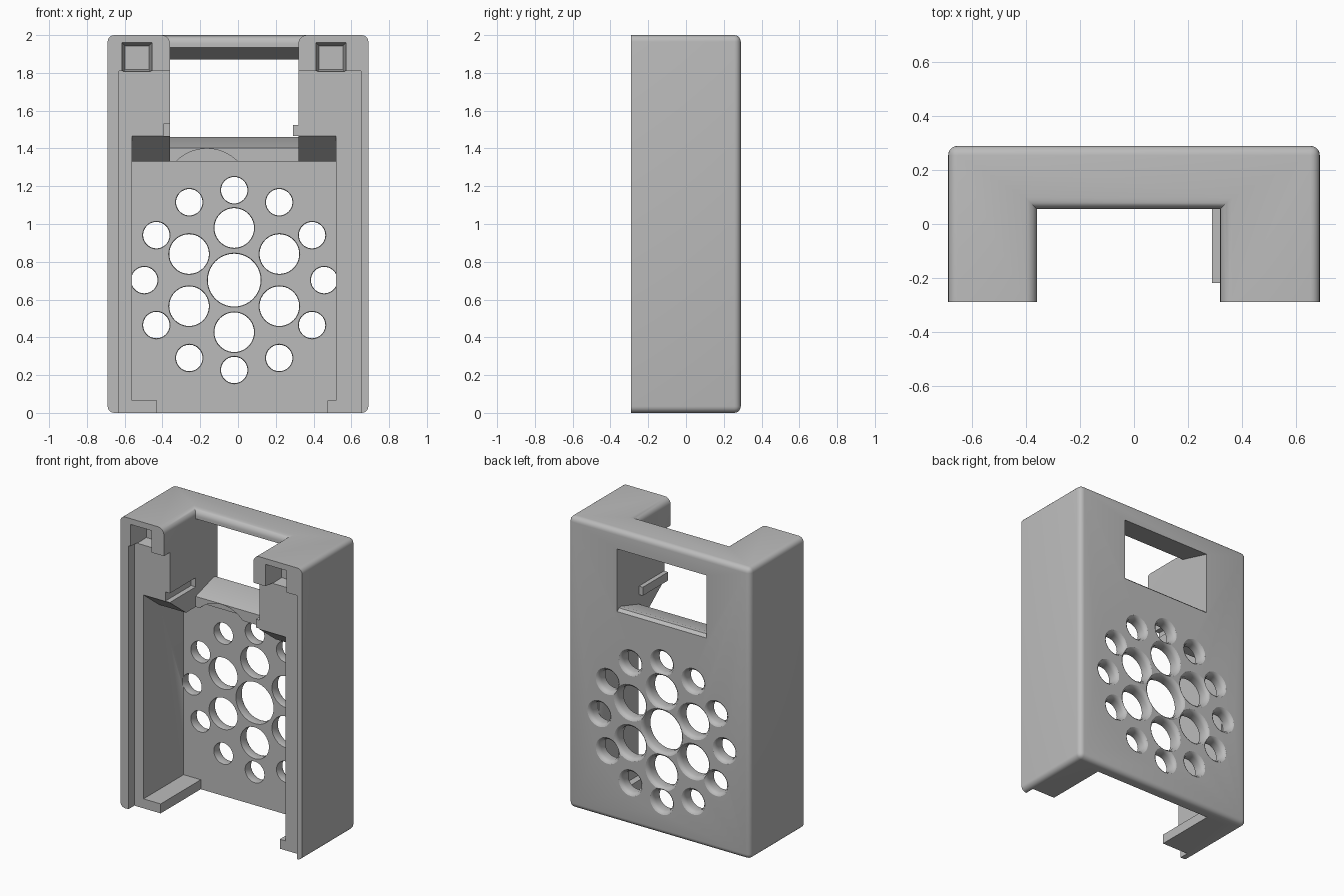
import bpy, bmesh
from math import sin, cos, pi, radians

old = bpy.data.objects.get("Cube")
if old:
    bpy.data.objects.remove(old, do_unlink=True)

grey = bpy.data.materials.new("plain grey")
grey.use_nodes = True
COLOUR = (0.5, 0.5, 0.5, 1)
grey.diffuse_color = COLOUR
grey.node_tree.nodes["Principled BSDF"].inputs["Base Color"].default_value = COLOUR

# Key dimensions
LEFT, RIGHT = -0.36, 0.32            # top opening sides
IN_L, IN_R = -0.56, 0.52             # inner cavity sides
FRONT, BACK = -0.29, 0.29
LID, PLATE, BAR = -0.225, 0.21, 0.055  # lid recess, plate and crossbar depths


def loft(name, rings):
    """Closed solid skinned through rings of equal length."""
    bm = bmesh.new()
    loops = [[bm.verts.new(p) for p in ring] for ring in rings]
    n = len(loops[0])
    for a, b in zip(loops, loops[1:]):
        for i in range(n):
            j = (i + 1) % n
            bm.faces.new((a[i], a[j], b[j], b[i]))
    bm.faces.new(loops[0])
    bm.faces.new(loops[-1])
    bmesh.ops.recalc_face_normals(bm, faces=bm.faces)
    mesh = bpy.data.meshes.new(name)
    bm.to_mesh(mesh)
    bm.free()
    mesh.materials.append(grey)
    obj = bpy.data.objects.new(name, mesh)
    bpy.context.collection.objects.link(obj)
    return obj


def rect_y(x0, x1, z0, z1, y):
    return [(x0, y, z0), (x1, y, z0), (x1, y, z1), (x0, y, z1)]


def box(name, x0, x1, y0, y1, z0, z1):
    return loft(name, [rect_y(x0, x1, z0, z1, y) for y in (y0, y1)])


def extrude_x(name, x0, x1, profile):
    return loft(name, [[(x, y, z) for y, z in profile] for x in (x0, x1)])


def lathe_y(name, cx, cz, profile, sides=40):
    """Round cutter along y from (y, radius) pairs."""
    turn = [2 * pi * i / sides for i in range(sides)]
    return loft(name, [[(cx + r * cos(t), y, cz + r * sin(t)) for t in turn]
                       for y, r in profile])


def cut(target, cutter):
    mod = target.modifiers.new("cut", 'BOOLEAN')
    mod.operation = 'DIFFERENCE'
    mod.solver = 'EXACT'
    mod.object = cutter
    bpy.context.view_layer.objects.active = target
    bpy.ops.object.modifier_apply(modifier=mod.name)
    bpy.data.objects.remove(cutter, do_unlink=True)


# Outer shell, rounded on every edge except around the open front
case = box("case_body", -0.69, 0.69, FRONT, BACK, 0, 2)
bm = bmesh.new()
bm.from_mesh(case.data)
edges = [e for e in bm.edges if any(v.co.y > 0 for v in e.verts)]
bmesh.ops.bevel(bm, geom=edges, offset=0.035, segments=5, profile=0.5, affect='EDGES')
bm.to_mesh(case.data)
bm.free()

# Lid recess
cut(case, box("lid_recess", -0.63, 0.65, -1, LID, -1, 1.81))

# Main cavity with sloped shoulders, open at the bottom
cut(case, extrude_x("cavity", IN_L, IN_R, [
    (-1, -1), (PLATE, -1), (PLATE, 1.33), (-0.05, 1.33), (LID, 1.465), (-1, 1.465)]))

# Top opening whose upper rim is rounded
R = 0.045
rim = [(1.2, 0)]
rim += [(2 - R + R * sin(a), R * (1 - cos(a))) for a in [i * pi / 12 for i in range(7)]]
rim.append((2.1, R))
cut(case, loft("top_opening", [
    [(LEFT - d, -1, z), (RIGHT + d, -1, z), (RIGHT + d, BAR + d, z), (LEFT - d, BAR + d, z)]
    for z, d in rim]))

# Window through the back with sloped sill and header
cut(case, extrude_x("window", LEFT, RIGHT, [
    (0, 1.385), (0.245, 1.46), (0.27, 1.458), (BACK, 1.44), (0.4, 1.44),
    (0.4, 1.87), (BACK, 1.87), (0, 1.95)]))

# Shallow round relief in the sill front
cut(case, lathe_y("sill_relief", -0.165, 1.17, [(0, 0.229), (0.12, 0.229)], 64))

# Groove along the inside of one shoulder
cut(case, box("groove", -0.395, LEFT + 0.05, -0.5, BAR, 1.467, 1.53))

# Tapered square pockets
for cx in (-0.535, 0.493):
    cut(case, loft("pocket", [
        rect_y(cx - h, cx + h, 1.88 - h, 1.88 + h, y)
        for y, h in ((-0.35, 0.08), (FRONT, 0.08), (-0.14, 0.063))]))

# Speaker-style rings of holes with softened rims
for count, ring, r in ((1, 0, 0.14), (6, 0.276, 0.105), (12, 0.476, 0.07)):
    for i in range(count):
        a = 2 * pi * i / count + pi / 2
        cut(case, lathe_y("hole", -0.02 + ring * cos(a), 0.703 + ring * sin(a), [
            (PLATE - 0.01, r + 0.004), (PLATE, r + 0.003), (PLATE + 0.012, r),
            (BACK - 0.03, r), (BACK - 0.015, r + 0.004), (BACK - 0.005, r + 0.012),
            (BACK, r + 0.02), (0.32, r + 0.02)]))

# Bottom ledges and the side rail
parts = [
    case,
    box("left_foot_ledge", 0.475, IN_R, LID, PLATE, 0, 0.065),
    box("right_foot_ledge", IN_L, -0.43, LID, PLATE, 0, 0.065),
    box("side_rail", 0.29, RIGHT, -0.22, BAR, 1.467, 1.525),
]

for obj in parts:
    bpy.ops.object.select_all(action='DESELECT')
    obj.select_set(True)
    bpy.context.view_layer.objects.active = obj
    bpy.ops.object.shade_smooth_by_angle(angle=radians(32))
